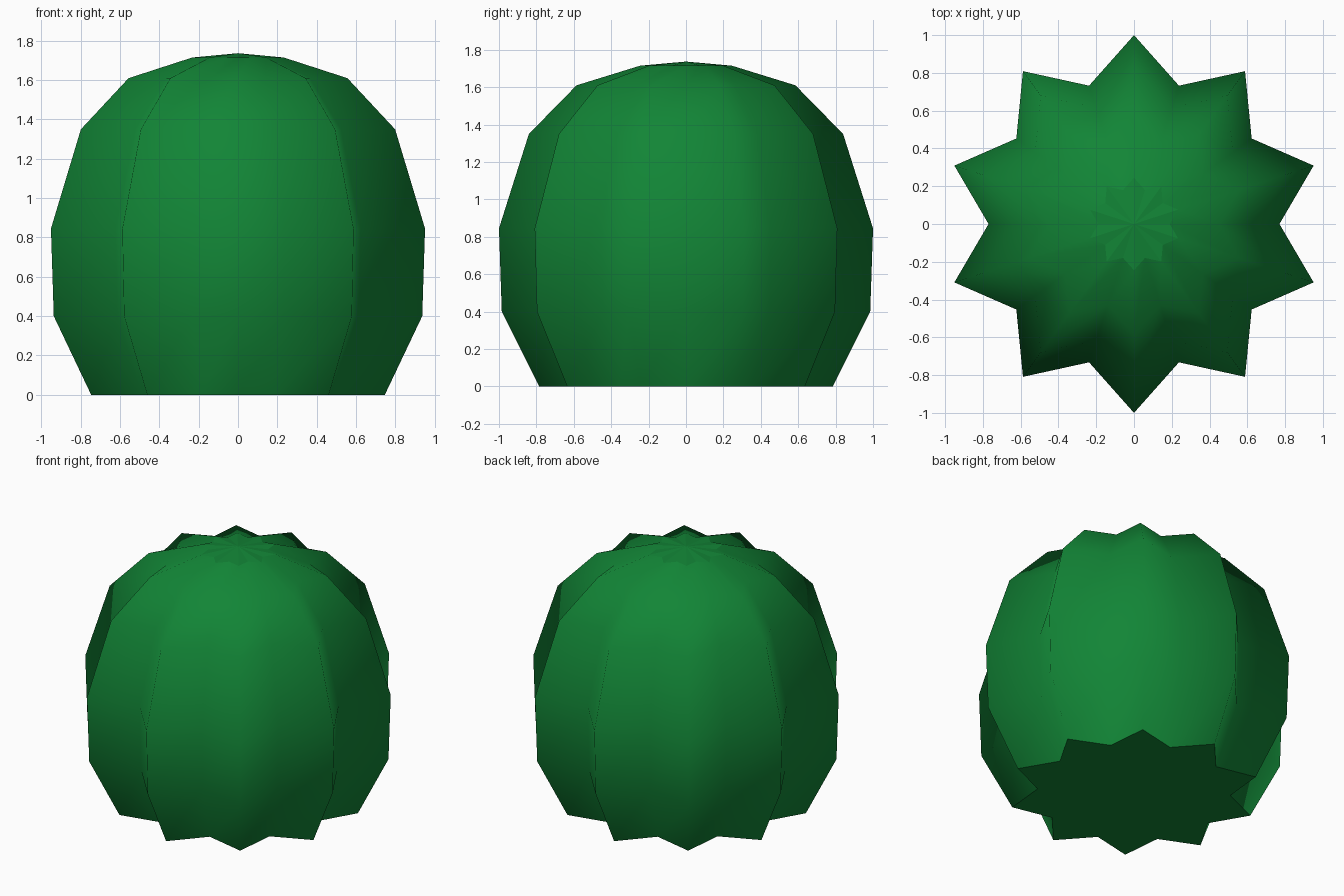
import bpy, bmesh
from math import sin, cos, pi

if "Cube" in bpy.data.objects:
    bpy.data.objects.remove(bpy.data.objects["Cube"])

RIBS = 10
VALLEY = 0.77  # valley radius as a share of the rib radius
# (rib radius, height) from base to crown
PROFILE = [(0.785, 0), (0.985, 0.40), (1.0, 0.845), (0.84, 1.35),
           (0.585, 1.61), (0.245, 1.715)]

bm = bmesh.new()


def star_ring(radius, z):
    ring = []
    for i in range(RIBS * 2):
        a = pi / 2 + i * pi / RIBS
        r = radius * (VALLEY if i % 2 else 1)
        ring.append(bm.verts.new((r * cos(a), r * sin(a), z)))
    return ring


# ribbed sides
rings = [star_ring(r, z) for r, z in PROFILE]
n = RIBS * 2
for low, high in zip(rings, rings[1:]):
    for i in range(n):
        j = (i + 1) % n
        bm.faces.new((low[i], low[j], high[j], high[i])).smooth = True

# low pointed crown and flat base
apex = bm.verts.new((0, 0, 1.737))
for i in range(n):
    bm.faces.new((rings[-1][i], rings[-1][(i + 1) % n], apex))
bm.faces.new(rings[0][::-1])

mesh = bpy.data.meshes.new("cactus_body")
bm.to_mesh(mesh)
bm.free()
body = bpy.data.objects.new("cactus_body", mesh)
bpy.context.collection.objects.link(body)

# green skin
green = bpy.data.materials.new("cactus_green")
green.diffuse_color = (0.006, 0.235, 0.037, 1)
green.use_nodes = True
green.node_tree.nodes["Principled BSDF"].inputs["Base Color"].default_value = green.diffuse_color
mesh.materials.append(green)
